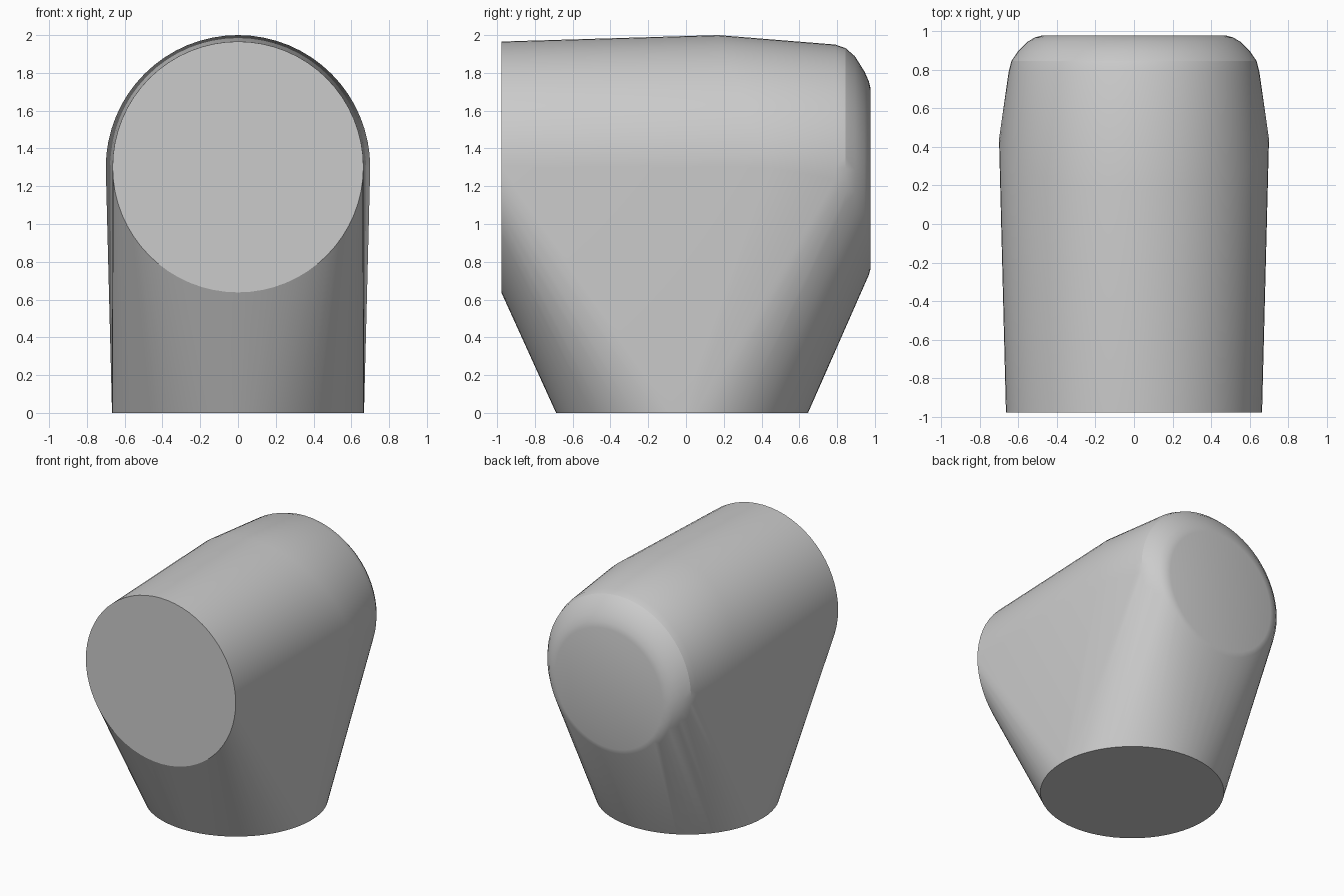
import bpy, bmesh
from math import sin, cos, pi, radians

if "Cube" in bpy.data.objects:
    bpy.data.objects.remove(bpy.data.objects["Cube"])

N = 64


def ring(bm, radius, y, z, flat=False):
    """Circle of points: upright (facing y), or lying flat when flat is set."""
    for i in range(N):
        c, s = radius * cos(2 * pi * i / N), radius * sin(2 * pi * i / N)
        bm.verts.new((c, y + s, z) if flat else (c, y, z + s))


bm = bmesh.new()

# Open ends of the elbow: foot and front mouth
ring(bm, 0.667, -0.021, 0.0, flat=True)
ring(bm, 0.664, -0.978, 1.302)

# Slanted mitre ridge over the crown
for i in range(N // 2 + 1):
    t = 2 * pi * i / N
    bm.verts.new((0.70 * cos(t), 0.44 - 0.27 * sin(t), 1.30 + 0.70 * sin(t)))

# Rounded back cap: (radius, y, centre height)
for r, y, z in ((0.65, 0.79, 1.30), (0.636, 0.845, 1.295), (0.602, 0.895, 1.285),
                (0.552, 0.945, 1.255), (0.515, 0.967, 1.243), (0.475, 0.978, 1.24)):
    ring(bm, r, y, z)

# Wrap everything in one tight skin
res = bmesh.ops.convex_hull(bm, input=bm.verts[:])
loose = [v for v in bm.verts if not v.link_faces]
bmesh.ops.delete(bm, geom=loose, context='VERTS')
bmesh.ops.dissolve_limit(bm, angle_limit=radians(0.3), verts=bm.verts[:], edges=bm.edges[:])
bmesh.ops.recalc_face_normals(bm, faces=bm.faces[:])

mesh = bpy.data.meshes.new("elbow_body")
bm.to_mesh(mesh)
bm.free()
body = bpy.data.objects.new("elbow_body", mesh)
bpy.context.collection.objects.link(body)
bpy.context.view_layer.objects.active = body
body.select_set(True)
bpy.ops.object.shade_smooth_by_angle(angle=radians(20))
